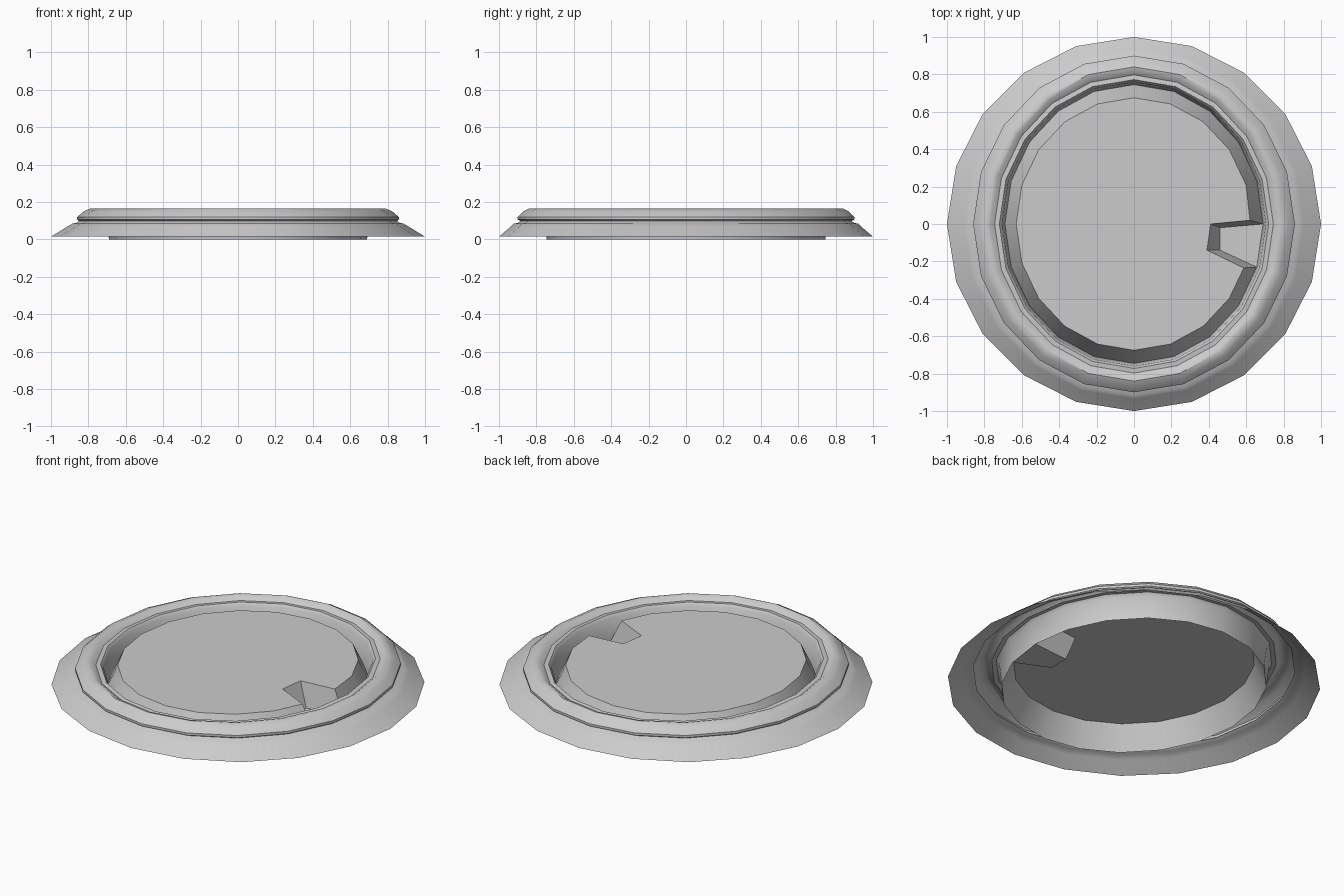
import bpy, bmesh, math

if "Cube" in bpy.data.objects:
    bpy.data.objects.remove(bpy.data.objects["Cube"])

N = 20
bm = bmesh.new()

def ring(rx, ry, z):
    return [bm.verts.new((rx * math.cos(2 * math.pi * i / N),
                          ry * math.sin(2 * math.pi * i / N), z)) for i in range(N)]

def bridge(a, b, count, closed=True):
    for i in range(count if closed else count - 1):
        j = (i + 1) % count
        bm.faces.new((a[i], a[j], b[j], b[i]))

# Rim, flange, snap groove and raised ring, from outside to inside
profile = [(1.0, 1.0, 0.015), (0.91, 0.935, 0.07), (0.885, 0.92, 0.085),
           (0.865, 0.90, 0.088), (0.85, 0.885, 0.098), (0.86, 0.90, 0.106),
           (0.86, 0.90, 0.12), (0.825, 0.87, 0.15), (0.79, 0.84, 0.165),
           (0.77, 0.82, 0.16), (0.745, 0.797, 0.142), (0.72, 0.772, 0.145),
           (0.705, 0.76, 0.13), (0.69, 0.745, 0.0)]
rings = [ring(*p) for p in profile]
for a, b in zip(rings, rings[1:]):
    bridge(a, b, N)

# Drinking notch: a floor tongue between the last two ring points
floor = [bm.verts.new((0.46, -0.14, 0.0)), bm.verts.new((0.46, -0.02, 0.0))]
low = rings[-1] + floor
bm.faces.new((low[19], low[0], floor[1], floor[0]))

# Centre panel, its outline dented by the notch, with a sloping skirt
top = ring(0.63, 0.675, 0.14)
top[0].co = (0.62, 0.02, 0.14)
top[19].co = (0.587, -0.235, 0.14)
top += [bm.verts.new((0.39, -0.14, 0.14)), bm.verts.new((0.41, 0.0, 0.14))]
bridge(low, top, N + 2)
bm.faces.new(top)

bmesh.ops.recalc_face_normals(bm, faces=bm.faces)
panel = max(bm.faces, key=lambda f: len(f.verts))
if panel.normal.z < 0:
    bmesh.ops.reverse_faces(bm, faces=bm.faces)

mesh = bpy.data.meshes.new("cup_lid")
bm.to_mesh(mesh)
bm.free()
lid = bpy.data.objects.new("cup_lid", mesh)
bpy.context.collection.objects.link(lid)
bpy.context.view_layer.objects.active = lid
lid.select_set(True)
bpy.ops.object.shade_smooth_by_angle(angle=math.radians(40))
